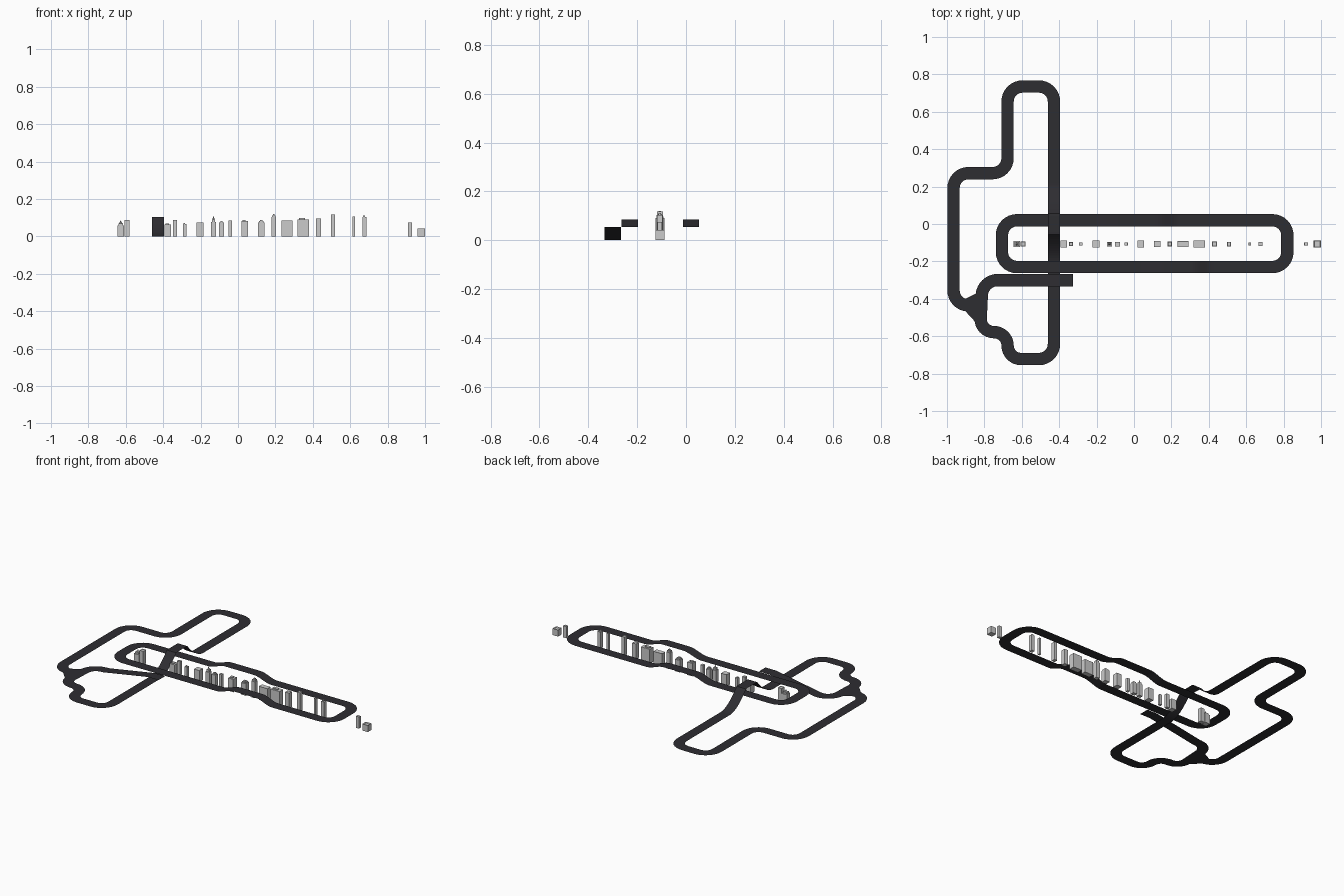
import bpy, bmesh, math
from mathutils import Vector

if "Cube" in bpy.data.objects:
    bpy.data.objects.remove(bpy.data.objects["Cube"])

asphalt = bpy.data.materials.new("asphalt")
asphalt.diffuse_color = (0.027, 0.026, 0.031, 1)
asphalt.use_nodes = True
asphalt.node_tree.nodes["Principled BSDF"].inputs["Base Color"].default_value = asphalt.diffuse_color
ROAD_W = 0.066
DECK = 0.055


def finish(bm, name, mat=None):
    me = bpy.data.meshes.new(name)
    bm.to_mesh(me)
    bm.free()
    ob = bpy.data.objects.new(name, me)
    bpy.context.collection.objects.link(ob)
    if mat:
        me.materials.append(mat)
    return ob


def rounded_path(pts, closed, radius=0.08, step=0.0125):
    """Plan path with rounded corners and evenly divided straights."""
    pts = [Vector(p) for p in pts]
    n, out = len(pts), []
    for i, c in enumerate(pts):
        if not closed and i in (0, n - 1):
            out.append(c)
            continue
        a, b = pts[i - 1] - c, pts[(i + 1) % n] - c
        t = min(radius, a.length / 2, b.length / 2)
        a.normalize()
        b.normalize()
        for k in range(9):
            th = k / 8 * math.pi / 2
            out.append(c + a * t * (1 - math.sin(th)) + b * t * (1 - math.cos(th)))
    if closed:
        out.append(out[0])
    fine = []
    for p, q in zip(out, out[1:]):
        m = max(1, round((q - p).length / step))
        if (q - p).length > 1e-5:
            fine += [p.lerp(q, k / m) for k in range(m)]
    return fine if closed else fine + [out[-1]]


def road(name, pts, closed, height):
    path = rounded_path(pts, closed)
    n = len(path)
    bm = bmesh.new()
    rows = []
    for i, p in enumerate(path):
        q = path[(i + 1) % n] if closed or i < n - 1 else p
        o = path[i - 1] if closed or i > 0 else p
        d = (q - o).normalized()
        side = Vector((-d.y, d.x)) * ROAD_W / 2
        z = height(p.x, p.y)
        rows.append([bm.verts.new((*(p + s * side), z)) for s in (1, -1)])
    for i in range(n if closed else n - 1):
        a, b = rows[i], rows[(i + 1) % n]
        bm.faces.new((a[0], a[1], b[1], b[0]))
    return finish(bm, name, asphalt)


def ramp(v, a, b):
    t = min(1, max(0, (v - a) / (b - a)))
    return t * t * (3 - 2 * t)


# elevated inner loop with one hump per long side
def inner_height(x, y):
    if y > -0.1:
        h = ramp(x, -0.20, -0.08) - ramp(x, 0.12, 0.24)
    else:
        h = ramp(x, 0.03, 0.16) - ramp(x, 0.31, 0.42)
    return DECK + 0.03 * h


road("elevated_loop_road",
     [(-0.706, -0.23), (0.82, -0.23), (0.82, 0.02), (-0.706, 0.02)], True, inner_height)


# ground road: arched bridge over the loop, ramp up to the loop deck at the end
def outer_height(x, y):
    if abs(x + 0.428) < 0.01 and abs(y) < 0.215:
        return 0.105 * min(1, (0.215 - abs(y)) / 0.16) ** 1.8
    if abs(y + 0.30) < 0.01 and x > -0.72:
        return DECK * min(1, (x + 0.72) / 0.32)
    return 0


# the bridge branch must not affect the ramp where the two roads cross
road("ground_road",
     [(-0.805, -0.435), (-0.965, -0.435), (-0.965, 0.272), (-0.676, 0.272),
      (-0.676, 0.735), (-0.428, 0.735), (-0.428, -0.722), (-0.676, -0.722),
      (-0.676, -0.578), (-0.823, -0.578), (-0.81, -0.30), (-0.325, -0.30)],
     False,
     lambda x, y: 0 if abs(x + 0.428) < 1e-4 and abs(y) > 0.215 and abs(y + 0.30) > 1e-4
     else outer_height(x, y))

# flared junction patch
bm = bmesh.new()
bm.faces.new([bm.verts.new((x, y, 0)) for x, y in
              [(-0.90, -0.40), (-0.90, -0.468), (-0.852, -0.52), (-0.79, -0.52),
               (-0.78, -0.37), (-0.843, -0.37)]])
bmesh.ops.recalc_face_normals(bm, faces=bm.faces)
finish(bm, "road_junction", asphalt)


def box(bm, x, y, z0, w, d, h):
    r = bmesh.ops.create_cube(bm, size=1)
    for v in r["verts"]:
        v.co = Vector((x + v.co.x * w, y + v.co.y * d, z0 + (v.co.z + 0.5) * h))
    return r["verts"]


def building(name, x, w, d, h, style, y=-0.107):
    bm = bmesh.new()
    body = {"flat": h, "roof_box": h * 0.93, "step": h * 0.86,
            "spire": h * 0.7, "rim": h}[style]
    verts = box(bm, x, y, 0, w, d, body)
    if style == "roof_box":
        box(bm, x - w * 0.1, y, body, w * 0.5, d * 0.5, h - body)
    elif style == "step":
        box(bm, x, y, body, w * 0.75, d * 0.75, (h - body) * 0.6)
        box(bm, x, y, body + (h - body) * 0.6, w * 0.4, d * 0.4, (h - body) * 0.4)
    elif style == "spire":
        box(bm, x, y, body, w * 0.7, d * 0.7, h * 0.12)
        bmesh.ops.create_cone(bm, cap_ends=True, segments=4, radius1=w * 0.25, radius2=0.0005,
                              depth=h * 0.18).get("verts")
        bm.verts.ensure_lookup_table()
        for v in bm.verts[16:]:
            v.co += Vector((x, y, h * 0.91))
    else:
        # sunken roof behind a parapet
        top = [f for f in bm.faces if f.normal.z > 0.9 or all(v.co.z > body - 1e-5 for v in f.verts)]
        bmesh.ops.inset_region(bm, faces=top, thickness=w * 0.12)
        for v in top[0].verts:
            v.co.z -= 0.006 if style == "rim" else 0.002
    bmesh.ops.recalc_face_normals(bm, faces=bm.faces)
    finish(bm, name)


# row of towers: x, width, depth, height, top style
ROW = [(-0.627, 0.036, 0.034, 0.085, "spire"), (-0.594, 0.026, 0.028, 0.088, "flat"),
       (-0.375, 0.034, 0.036, 0.068, "roof_box"), (-0.337, 0.022, 0.02, 0.088, "flat"),
       (-0.285, 0.018, 0.016, 0.072, "roof_box"), (-0.203, 0.038, 0.036, 0.074, "flat"),
       (-0.131, 0.026, 0.024, 0.110, "spire"), (-0.088, 0.028, 0.024, 0.082, "step"),
       (-0.042, 0.018, 0.018, 0.084, "flat"), (0.036, 0.036, 0.036, 0.088, "roof_box"),
       (0.124, 0.034, 0.032, 0.088, "step"), (0.191, 0.026, 0.026, 0.120, "step"),
       (0.262, 0.060, 0.032, 0.085, "flat"), (0.348, 0.062, 0.036, 0.098, "roof_box"),
       (0.430, 0.028, 0.028, 0.097, "flat"), (0.508, 0.022, 0.024, 0.118, "flat"),
       (0.620, 0.013, 0.016, 0.107, "flat"), (0.677, 0.022, 0.022, 0.112, "roof_box"),
       (0.920, 0.022, 0.018, 0.074, "flat"), (0.980, 0.038, 0.036, 0.042, "rim")]
for i, (x, w, d, h, style) in enumerate(ROW, 1):
    building(f"tower_{i:02d}", x, w, d, h, style)
